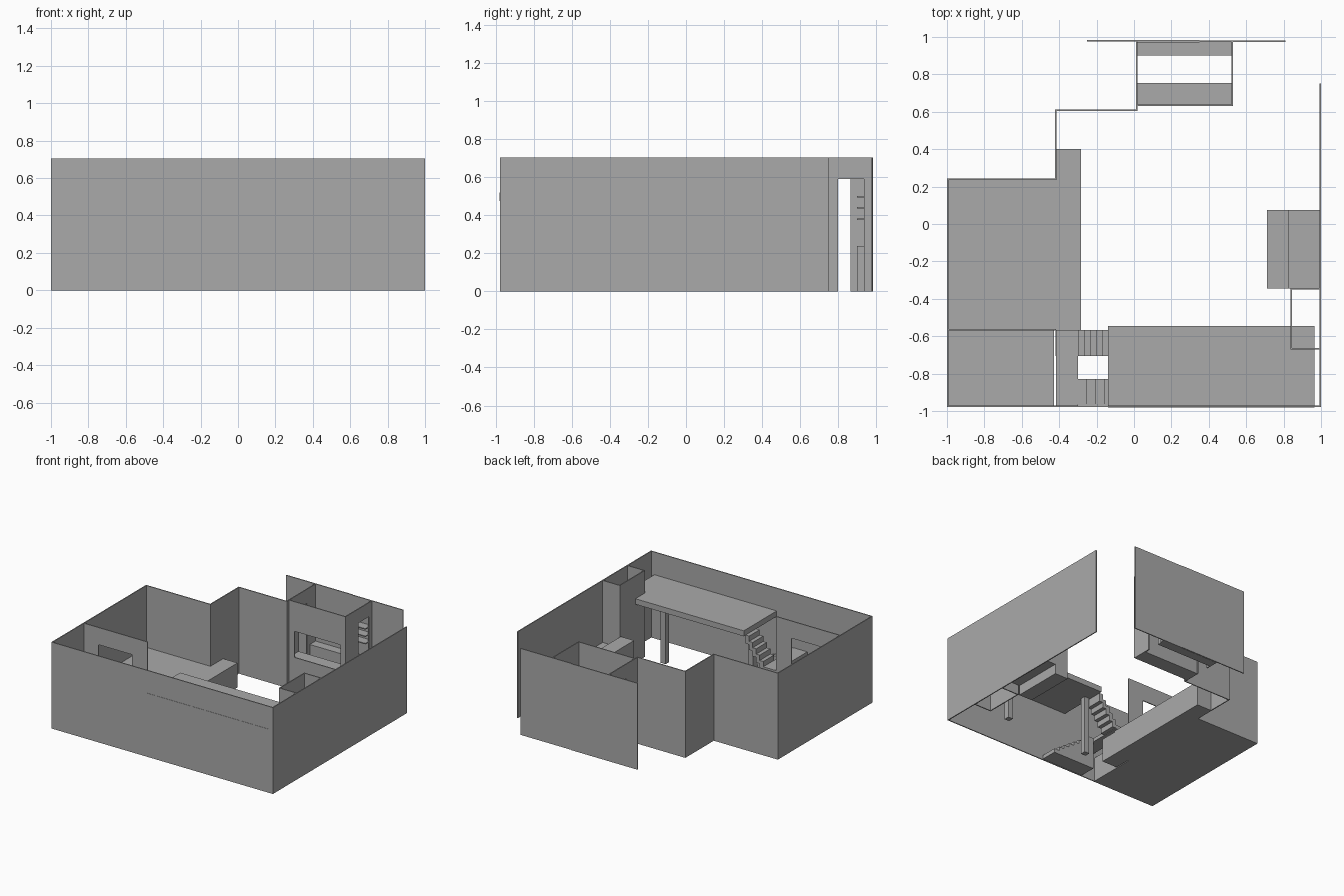
import bpy, bmesh

if "Cube" in bpy.data.objects:
    bpy.data.objects.remove(bpy.data.objects["Cube"])

grey = bpy.data.materials.new("plain grey")
grey.diffuse_color = (0.4, 0.4, 0.4, 1)
grey.use_nodes = True
grey.node_tree.nodes["Principled BSDF"].inputs["Base Color"].default_value = grey.diffuse_color

H = 0.705   # full wall height
T = 0.008   # wall thickness


def make(name, boxes):
    """One object from a list of (x0, x1, y0, y1, z0, z1) boxes."""
    bm = bmesh.new()
    for x0, x1, y0, y1, z0, z1 in boxes:
        for v in bmesh.ops.create_cube(bm, size=1)["verts"]:
            v.co = (x0 + (v.co.x + 0.5) * (x1 - x0),
                    y0 + (v.co.y + 0.5) * (y1 - y0),
                    z0 + (v.co.z + 0.5) * (z1 - z0))
    mesh = bpy.data.meshes.new(name)
    bm.to_mesh(mesh)
    bm.free()
    mesh.materials.append(grey)
    obj = bpy.data.objects.new(name, mesh)
    bpy.context.collection.objects.link(obj)
    return obj


def wall(name, axis, at, a, b, hole=None, top=H):
    """Thin wall along x or y, with an optional opening (a, b, low, high)."""
    if hole:
        h0, h1, low, high = hole
        spans = [(a, h0, 0, top), (h1, b, 0, top), (h0, h1, high, top)]
        if low > 0:
            spans.append((h0, h1, 0, low))
    else:
        spans = [(a, b, 0, top)]
    if axis == "x":
        boxes = [(p, q, at, at + T, l, h) for p, q, l, h in spans]
    else:
        boxes = [(at, at + T, p, q, l, h) for p, q, l, h in spans]
    make(name, boxes)


# Outer walls
wall("front_wall", "x", -0.978, -1, 1)
wall("left_wall", "y", -1, -0.978, 0.24)
wall("right_wall", "y", 1 - T, -0.978, 0.75)
wall("back_left_wall", "x", 0.236, -1, -0.414)
wall("back_step_wall", "y", -0.422, 0.236, 0.61)
wall("back_middle_wall", "x", 0.603, -0.422, 0.018)
wall("rear_wall_left", "x", 0.976, -0.25, 0.35)
wall("rear_wall_right", "x", 0.972, 0.35, 0.81)

# Raised floor on the left with its back extension
make("raised_floor", [(-1, -0.284, -0.568, 0.24, 0, 0.2),
                      (-1, -0.428, -0.975, -0.568, 0, 0.2)])
make("floor_extension", [(-0.42, -0.284, 0.24, 0.4, 0, 0.2)])
wall("partition_wall", "x", -0.57, -1, -0.42, (-0.86, -0.56, 0.2, 0.565))

# Mezzanine and pillars
make("mezzanine", [(-0.14, 0.965, -0.98, -0.545, 0.475, 0.52)])
for i, (px, py) in enumerate([(-0.11, -0.7), (0.66, -0.67)]):
    make(f"pillar_{i}", [(px - 0.022, px + 0.022, py - 0.022, py + 0.022, 0, 0.48)])

# Stairs: lower flight, landing, upper flight
L = 0.26
n = 8
run = 0.38 / n
make("lower_stairs", [(-0.3, 0.08 - i * run, -0.965, -0.83, i * L / n, (i + 1) * L / n)
                      for i in range(n)])
make("landing", [(-0.416, -0.3, -0.975, -0.568, L - 0.03, L)])
make("landing_base", [(-0.42, -0.284, -0.705, -0.568, 0, 0.19)])
n = 5
run, rise = 0.16 / n, (0.52 - L) / (n + 1)
make("upper_stairs", [(-0.3 + i * run, -0.3 + (i + 1) * run, -0.705, -0.568,
                       L + (i - 0.6) * rise, L + (i + 1) * rise) for i in range(n)])

# Small closet against the right wall
wall("closet_side", "y", 0.838, -0.67, -0.345)
wall("closet_front", "x", -0.67, 0.838, 1)
wall("closet_back", "x", -0.351, 0.838, 1)

# Counter and shelf beside the closet
make("side_counter", [(0.71, 0.83, -0.345, 0.075, 0, 0.29)])
make("side_shelf", [(0.83, 0.995, -0.345, 0.075, 0.08, 0.2)])

# Kiosk room at the back
wall("kiosk_left_wall", "y", 0.01, 0.61, 0.978, (0.76, 0.865, 0, 0.59))
wall("kiosk_right_wall", "y", 0.52, 0.632, 0.978, (0.8, 0.935, 0, 0.59))
wall("kiosk_front_wall", "x", 0.632, 0.01, 0.528, (0.067, 0.483, 0.25, 0.463))
make("kiosk_counter", [(0.018, 0.52, 0.64, 0.755, 0, 0.24)])
make("kiosk_bench", [(0.018, 0.52, 0.9, 0.974, 0, 0.24)])
make("kiosk_shelves", [(0.018, 0.52, 0.9, 0.974, z, z + 0.008)
                       for z in (0.375, 0.435, 0.495)])
